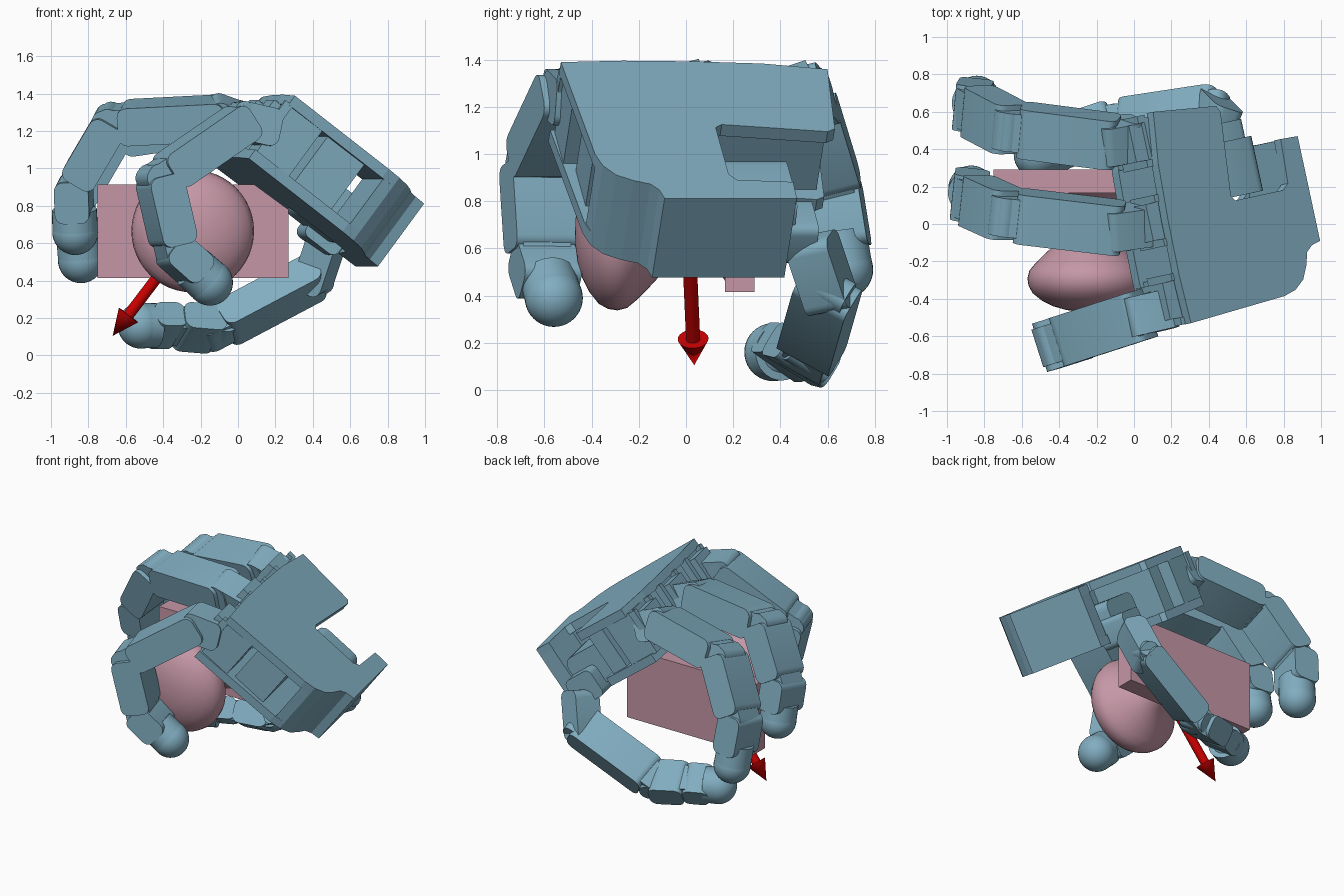
import bpy, bmesh, math
from mathutils import Vector, Matrix

if "Cube" in bpy.data.objects:
    bpy.data.objects.remove(bpy.data.objects["Cube"])


def material(name, rgb):
    m = bpy.data.materials.new(name)
    m.diffuse_color = (*rgb, 1)
    m.use_nodes = True
    m.node_tree.nodes["Principled BSDF"].inputs["Base Color"].default_value = m.diffuse_color
    return m


BLUE = material("steel_blue", (0.22, 0.42, 0.53))
PINK = material("dusty_pink", (0.56, 0.31, 0.38))
RED = material("red", (0.6, 0.0, 0.0))


def finish(name, bm, mat, matrix=None, smooth=True):
    bmesh.ops.recalc_face_normals(bm, faces=bm.faces)
    me = bpy.data.meshes.new(name)
    bm.to_mesh(me)
    bm.free()
    if matrix:
        me.transform(matrix)
    me.materials.append(mat)
    ob = bpy.data.objects.new(name, me)
    bpy.context.collection.objects.link(ob)
    if smooth:
        bpy.ops.object.select_all(action='DESELECT')
        ob.select_set(True)
        bpy.context.view_layer.objects.active = ob
        bpy.ops.object.shade_smooth_by_angle(angle=math.radians(35))
    return ob


def frame(x, y, z, origin):
    m = Matrix((x, y, z)).transposed().to_4x4()
    m.translation = origin
    return m


def box(name, matrix, centre, size, mat=BLUE, radius=0.0, axis=1):
    # box whose edges along one axis may be rounded
    bm = bmesh.new()
    bmesh.ops.create_cube(bm, size=1, matrix=Matrix.Translation(centre) @ Matrix.Diagonal((*size, 1)))
    if radius:
        edges = [e for e in bm.edges
                 if abs((e.verts[0].co - e.verts[1].co)[axis]) > size[axis] * 0.9]
        bmesh.ops.bevel(bm, geom=edges, offset=radius, segments=5, profile=0.5, affect='EDGES')
    return finish(name, bm, mat, matrix)


def prism(name, pts, z0, z1, matrix, mat=BLUE):
    bm = bmesh.new()
    face = bm.faces.new([bm.verts.new((x, y, z0)) for x, y in pts])
    ext = bmesh.ops.extrude_face_region(bm, geom=[face])
    verts = [v for v in ext["geom"] if isinstance(v, bmesh.types.BMVert)]
    bmesh.ops.translate(bm, verts=verts, vec=(0, 0, z1 - z0))
    return finish(name, bm, mat, matrix, False)


def cone(name, a, b, r1, r2, mat=BLUE, sides=32):
    a, b = Vector(a), Vector(b)
    bm = bmesh.new()
    bmesh.ops.create_cone(bm, cap_ends=True, segments=sides, radius1=r1, radius2=r2, depth=(b - a).length)
    rot = Vector((0, 0, 1)).rotation_difference(b - a).to_matrix().to_4x4()
    return finish(name, bm, mat, Matrix.Translation((a + b) / 2) @ rot)


def link(name, a, b, lat, width, depth, ext0, ext1, radius):
    # one rounded finger segment between two joints
    d = (b - a).normalized()
    y = (lat - d * lat.dot(d)).normalized()
    m = frame(d, y, d.cross(y), a)
    length = (b - a).length
    return box(name, m, ((length + ext1 - ext0) / 2, 0, 0),
               (length + ext0 + ext1, width, depth), radius=radius)


def digit(name, joints, lat=None, wide=0.27, deep=0.205):
    base, k, e, m, t = [Vector(p) for p in joints]
    lat = Vector(lat).normalized() if lat else (e - k).cross(m - e).normalized()
    core = wide - 0.06
    link(name + "_base", base, k, lat, core, deep, 0.05, 0.08, 0.05)
    link(name + "_lower", k, e, lat, wide, deep, 0.03, -0.05, 0.05)
    link(name + "_lower_core", k, e, lat, core, deep - 0.025, 0.09, 0.09, 0.06)
    link(name + "_middle", e, m, lat, wide, deep - 0.01, 0.02, -0.04, 0.05)
    link(name + "_middle_core", e, m, lat, core, deep - 0.035, 0.09, 0.07, 0.06)
    link(name + "_end", m, m.lerp(t, 0.72), lat, wide - 0.02, deep - 0.02, 0.05, 0, 0.05)
    cone(name + "_tip_collar", m.lerp(t, 0.5), t, 0.12, 0.122)
    bm = bmesh.new()
    bmesh.ops.create_uvsphere(bm, u_segments=32, v_segments=20, radius=0.123)
    finish(name + "_tip", bm, BLUE, Matrix.Translation(t))


# palm frame: X across, Y toward the fingers, Z out of the back of the hand
w = Vector((-0.21, 0.978, 0)).normalized()
u = Vector((-0.783, -0.168, 0.602)).normalized()
n = w.cross(u).normalized()
P = frame(w, u, n, Vector((0.935, 0.19, 0.812)))

heel = [(-0.515, 0.23), (-0.47, 0.165), (-0.40, 0.125), (-0.33, 0.10), (-0.30, 0.06)]
outline = [(-0.287, 0), (0.286, 0), (0.29, 0.115), (0.05, 0.13), (0.02, 0.17),
           (0.02, 0.50), (0.05, 0.52), (0.50, 0.47), (0.535, 0.49), (0.575, 0.91),
           (0.30, 0.95), (0, 0.965), (-0.30, 0.97), (-0.572, 0.96), (-0.535, 0.31)] + heel
prism("palm_back_shell", outline, -0.06, 0, P)
prism("palm_face_plate", outline, -0.42, -0.36, P)
heel_block = [(-0.287, 0), (0.286, 0), (0.285, 0.11), (0.0, 0.13), (0.0, 0.30), (-0.53, 0.30)] + heel
prism("palm_heel_block", heel_block, -0.40, -0.02, P)

# motor rows inside the open palm, separated by slots
box("palm_motor_row_inner", P, (-0.26, 0.55, -0.21), (0.50, 0.25, 0.32))
box("palm_motor_row_side", P, (0.28, 0.60, -0.21), (0.46, 0.12, 0.32))
for i, x in enumerate((-0.43, 0, 0.43)):
    box(f"knuckle_motor_{i}", P, (x, 0.835, -0.21), (0.25, 0.22, 0.32))
    box(f"knuckle_bracket_{i}", P, (x, 0.98, -0.20), (0.20, 0.10, 0.24))
    for j in (-1, 1):
        box(f"edge_rib_{i}_{j}", P, (x + j * 0.12, 0.96, -0.16), (0.04, 0.05, 0.22))

# three fingers and the thumb
digit("front_finger", [(0.16, -0.46, 1.22), (0.03, -0.49, 1.25), (-0.42, -0.635, 0.94),
                       (-0.33, -0.61, 0.55), (-0.15, -0.56, 0.39)])
digit("middle_finger", [(0.05, 0.0, 1.22), (-0.09, -0.02, 1.27), (-0.68, 0.05, 1.24),
                        (-0.88, 0.14, 0.90), (-0.87, 0.19, 0.66)])
digit("rear_finger", [(-0.02, 0.46, 1.22), (-0.12, 0.44, 1.26), (-0.66, 0.51, 1.18),
                      (-0.87, 0.62, 0.82), (-0.84, 0.67, 0.51)])
digit("thumb", [(0.47, 0.54, 0.60), (0.41, 0.60, 0.42), (-0.12, 0.52, 0.14),
                (-0.36, 0.44, 0.16), (-0.52, 0.37, 0.16)], (0.05, 0.85, -0.5), 0.25, 0.17)
box("thumb_motor", P, (0.19, 0.33, -0.28), (0.30, 0.34, 0.26), radius=0.06, axis=0)
box("thumb_mount", P, (0.33, 0.24, -0.36), (0.22, 0.22, 0.20), radius=0.04, axis=0)

# held object: rounded knob, flared neck and flat plate
profile = [(-0.47, 0.001), (-0.468, 0.06), (-0.46, 0.12), (-0.44, 0.19), (-0.41, 0.25),
           (-0.37, 0.30), (-0.33, 0.322), (-0.29, 0.328), (-0.25, 0.318), (-0.21, 0.285),
           (-0.16, 0.235), (-0.10, 0.17), (-0.04, 0.125),
           (0.04, 0.10), (0.11, 0.13), (0.15, 0.18), (0.17, 0.21)]
bm = bmesh.new()
N = 48
rings = [[bm.verts.new((r * math.cos(2 * math.pi * i / N), y, r * math.sin(2 * math.pi * i / N)))
          for i in range(N)] for y, r in profile]
for a, b in zip(rings, rings[1:]):
    for i in range(N):
        j = (i + 1) % N
        bm.faces.new((a[i], a[j], b[j], b[i]))
bm.faces.new(rings[0])
bm.faces.new(rings[-1])
finish("held_knob", bm, PINK, Matrix.Translation((-0.242, 0, 0.665)))
box("held_plate", Matrix.Identity(4), (-0.24, 0.228, 0.665), (1.02, 0.125, 0.50), PINK)

# direction arrow
tail, tip = Vector((-0.24, 0.01, 0.67)), Vector((-0.67, 0.035, 0.105))
neck = tip + (tail - tip).normalized() * 0.14
cone("arrow_shaft", tail, neck, 0.03, 0.03, RED)
cone("arrow_head", neck, tip, 0.065, 0.0, RED)
